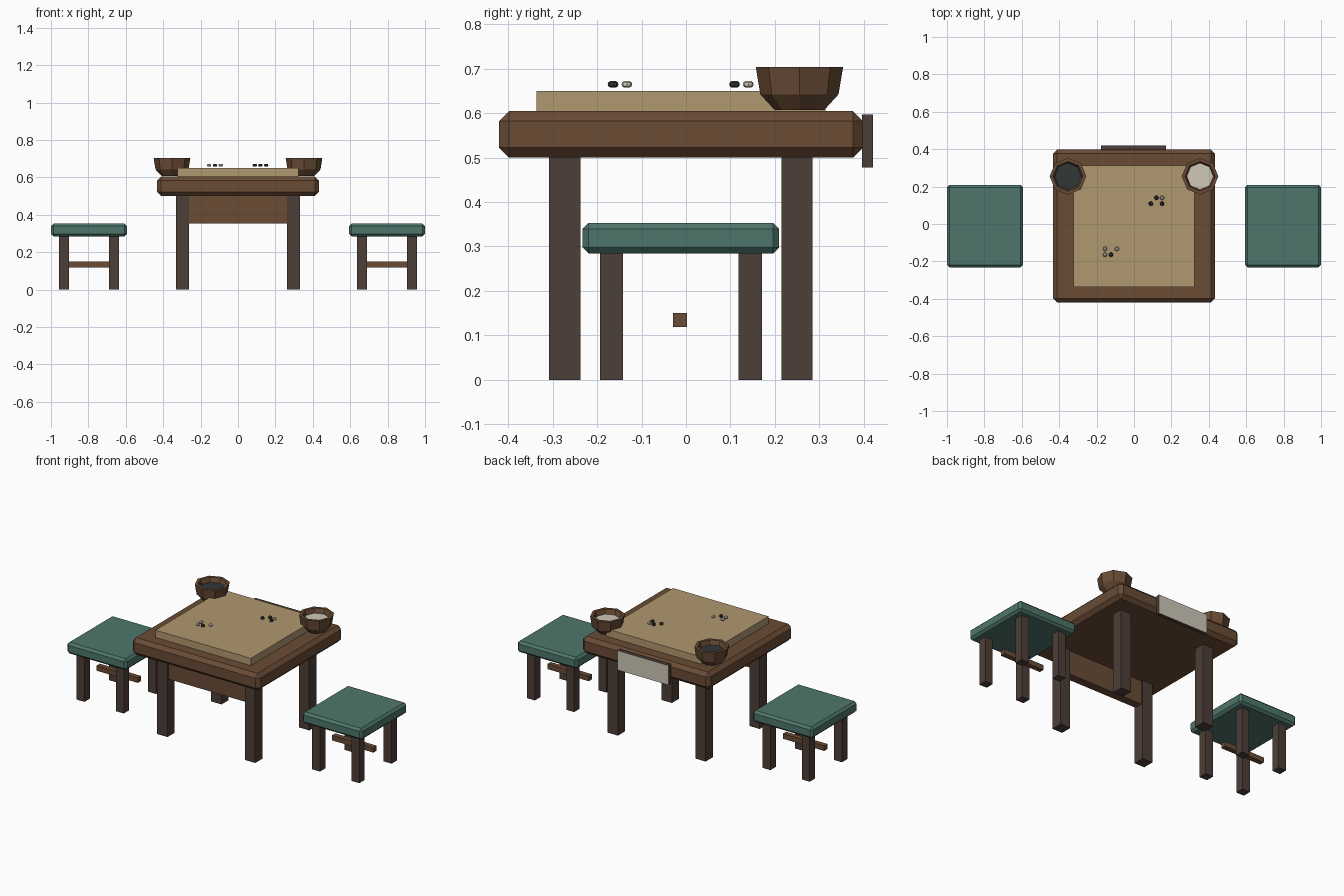
import bpy, bmesh, math

if "Cube" in bpy.data.objects:
    bpy.data.objects.remove(bpy.data.objects["Cube"])


def lin(c):
    return c / 12.92 if c <= 0.04045 else ((c + 0.055) / 1.055) ** 2.4


def material(name, hexcol):
    m = bpy.data.materials.new(name)
    rgb = [lin(int(hexcol[i:i + 2], 16) / 255) for i in (0, 2, 4)]
    m.diffuse_color = (*rgb, 1)
    m.use_nodes = True
    m.node_tree.nodes["Principled BSDF"].inputs["Base Color"].default_value = m.diffuse_color
    return m


WOOD = material("brown wood", "6A4C35")
DARK = material("dark wood", "4D3E38")
BOARD = material("pale board wood", "B09870")
TEAL = material("teal cushion", "4E766B")
BLACK = material("black stone", "323739")
WHITE = material("ivory", "D0C8B8")

CY = -0.0115  # shared centre line of the furniture


def finish(bm, name, *mats):
    bmesh.ops.recalc_face_normals(bm, faces=bm.faces)
    me = bpy.data.meshes.new(name)
    bm.to_mesh(me)
    bm.free()
    ob = bpy.data.objects.new(name, me)
    bpy.context.collection.objects.link(ob)
    for m in mats:
        me.materials.append(m)
    return ob


def box(name, x, y, z, mat, bevel=0):
    """Box from (min, max) ranges, with optional chamfered edges."""
    bm = bmesh.new()
    bmesh.ops.create_cube(bm, size=1)
    for v in bm.verts:
        for i, (a, b) in enumerate((x, y, z)):
            v.co[i] = (a + b) / 2 + v.co[i] * (b - a)
    if bevel:
        bmesh.ops.bevel(bm, geom=bm.edges[:], offset=bevel, segments=1, affect='EDGES')
    return finish(bm, name, mat)


def around(c, half):
    return (c - half, c + half)


def lathe(name, cx, cy, profile, mats, sides=8):
    """Spin (radius, z) points into a closed shape; the last cap takes the last material."""
    bm = bmesh.new()
    rings = [[bm.verts.new((cx + r * math.cos(k * math.tau / sides),
                            cy + r * math.sin(k * math.tau / sides), z))
              for k in range(sides)] for r, z in profile]
    for lo, hi in zip(rings, rings[1:]):
        for k in range(sides):
            j = (k + 1) % sides
            bm.faces.new((lo[k], lo[j], hi[j], hi[k]))
    bm.faces.new(rings[0][::-1])
    bm.faces.new(rings[-1]).material_index = len(mats) - 1
    return finish(bm, name, *mats)


# Table: chamfered top, four legs, front apron, playing board
box("table_top", around(0, 0.433), (-0.42, 0.398), (0.5, 0.604), WOOD, 0.022)
for sx, side in ((-1, "left"), (1, "right")):
    for sy, end in ((-1, "front"), (1, "back")):
        box(f"table_leg_{end}_{side}", around(sx * 0.297, 0.035),
            around(CY + sy * 0.261, 0.035), (0, 0.502), DARK)
box("front_apron", around(0, 0.264), (-0.3, -0.248), (0.352, 0.502), WOOD)
box("playing_board", around(0, 0.323), around(CY, 0.325), (0.6, 0.649), BOARD)

# Back plaque: dark edges with a pale outer face
plaque = box("back_plaque", around(-0.003, 0.174), (0.396, 0.42), (0.478, 0.597), DARK)
plaque.data.materials.append(WHITE)
for f in plaque.data.polygons:
    if f.normal.y > 0.9:
        f.material_index = 1

# Octagonal bowls filled with stones
BOWL = [(0.056, 0.607), (0.088, 0.642), (0.098, 0.703), (0.08, 0.703), (0.071, 0.675)]
lathe("bowl_of_black_stones", -0.353, 0.255, BOWL, (WOOD, BLACK))
lathe("bowl_of_white_stones", 0.353, 0.255, BOWL, (WOOD, WHITE))

# Loose stones on the board
STONES = [(-0.155, -0.133, WHITE), (-0.092, -0.133, WHITE), (-0.155, -0.164, WHITE),
          (-0.123, -0.164, BLACK), (0.12, 0.14, BLACK), (0.15, 0.14, WHITE),
          (0.09, 0.109, BLACK), (0.15, 0.109, BLACK)]
for n, (x, y, mat) in enumerate(STONES):
    lathe(f"stone_{n + 1}", x, y, [(0.006, 0.657), (0.0105, 0.66), (0.012, 0.6645),
                                   (0.0105, 0.669), (0.006, 0.672)], (mat,))

# Stools: cushioned seat, four legs, one floating stretcher
for sx, side in ((-1, "left"), (1, "right")):
    cx = sx * 0.797
    box(f"{side}_stool_seat", around(cx, 0.203), around(CY, 0.221), (0.284, 0.353), TEAL, 0.0135)
    for lx in (-1, 1):
        for ly in (-1, 1):
            end = ("front" if ly < 0 else "back") + ("_left" if lx < 0 else "_right")
            box(f"{side}_stool_leg_{end}", around(cx + lx * 0.133, 0.0265),
                around(CY + ly * 0.156, 0.026), (0, 0.286), DARK)
    box(f"{side}_stool_stretcher", around(cx, 0.14), around(-0.0135, 0.0155), (0.119, 0.15), WOOD)
